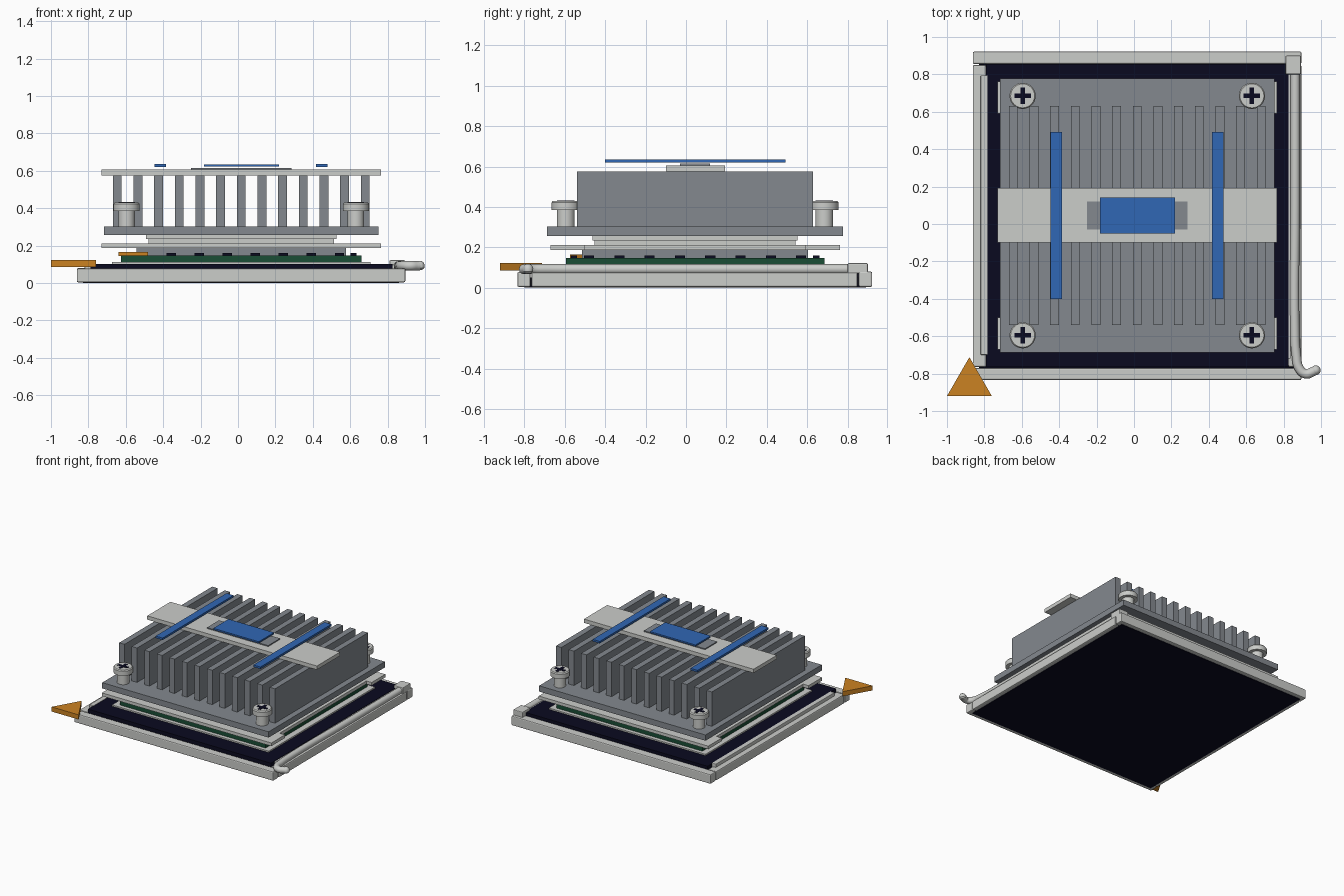
import bpy, bmesh, math
from mathutils import Vector

cube = bpy.data.objects.get("Cube")
if cube:
    bpy.data.objects.remove(cube, do_unlink=True)


def material(name, r, g, b):
    m = bpy.data.materials.new(name)
    m.use_nodes = True
    m.diffuse_color = (r, g, b, 1)
    m.node_tree.nodes["Principled BSDF"].inputs["Base Color"].default_value = (r, g, b, 1)
    return m


silver = material("pale_metal", 0.60, 0.61, 0.59)
grey = material("heatsink_grey", 0.23, 0.25, 0.275)
navy = material("dark_navy", 0.003, 0.003, 0.014)
green = material("board_green", 0.010, 0.075, 0.035)
blue = material("accent_blue", 0.03, 0.135, 0.46)
orange = material("marker_orange", 0.60, 0.225, 0.016)


def finish(name, bm, mat, bevel=0):
    bmesh.ops.recalc_face_normals(bm, faces=bm.faces)
    me = bpy.data.meshes.new(name)
    bm.to_mesh(me)
    bm.free()
    me.materials.append(mat)
    ob = bpy.data.objects.new(name, me)
    bpy.context.collection.objects.link(ob)
    if bevel:
        mod = ob.modifiers.new("soft_edges", "BEVEL")
        mod.width, mod.segments = bevel, 2
    return ob


def prism(name, points, z0, z1, mat, bevel=0):
    """Extrude a flat outline from z0 up to z1."""
    bm = bmesh.new()
    face = bm.faces.new([bm.verts.new((x, y, z0)) for x, y in points])
    top = bmesh.ops.extrude_face_region(bm, geom=[face])["geom"]
    verts = [v for v in top if isinstance(v, bmesh.types.BMVert)]
    bmesh.ops.translate(bm, verts=verts, vec=(0, 0, z1 - z0))
    return finish(name, bm, mat, bevel)


def box(name, x0, x1, y0, y1, z0, z1, mat, bevel=0):
    return prism(name, [(x0, y0), (x1, y0), (x1, y1), (x0, y1)], z0, z1, mat, bevel)


def lathe(name, profile, x, y, mat, sides=32):
    """Closed turned part, from (radius, height) pairs listed bottom to top."""
    bm = bmesh.new()
    rings = [[bm.verts.new((x + r * math.cos(a * math.tau / sides),
                            y + r * math.sin(a * math.tau / sides), z))
              for a in range(sides)] for r, z in profile]
    for lo, hi in zip(rings, rings[1:]):
        for i in range(sides):
            j = (i + 1) % sides
            f = bm.faces.new((lo[i], lo[j], hi[j], hi[i]))
            f.smooth = True
    bm.faces.new(rings[0])
    bm.faces.new(rings[-1])
    ob = finish(name, bm, mat)
    ob.data.set_sharp_from_angle(angle=math.radians(35))
    return ob


# Socket body and its surrounding frame
CX, CY = 0.0175, 0.045     # centre of the stacked parts
box("socket_underside", -0.83, 0.862, -0.80, 0.89, 0.0, 0.05, navy)
box("socket_body", -0.788, 0.825, -0.765, 0.855, 0.05, 0.102, navy)
box("frame_front", -0.862, 0.895, -0.835, -0.77, 0.004, 0.078, silver, 0.008)
box("frame_back", -0.862, 0.895, 0.855, 0.922, 0.004, 0.08, silver, 0.008)
box("frame_left", -0.862, -0.79, -0.765, 0.85, 0.004, 0.078, silver, 0.008)
box("frame_right", 0.825, 0.895, -0.765, 0.85, 0.004, 0.075, silver, 0.008)
box("left_rail", -0.82, -0.783, -0.70, 0.795, 0.06, 0.105, silver, 0.004)
box("right_rail", 0.818, 0.838, -0.72, 0.80, 0.06, 0.098, silver, 0.004)
box("lever_hinge", 0.81, 0.893, 0.80, 0.90, 0.07, 0.122, silver, 0.006)

# Locking lever: round bar with a hooked handle
curve = bpy.data.curves.new("lever", "CURVE")
curve.dimensions = "3D"
curve.bevel_depth, curve.bevel_resolution = 0.025, 4
curve.use_fill_caps = True
path = [(0.862, 0.82), (0.862, 0.1), (0.86, -0.55), (0.868, -0.70),
        (0.885, -0.775), (0.92, -0.802), (0.955, -0.79), (0.972, -0.782)]
spline = curve.splines.new("BEZIER")
spline.bezier_points.add(len(path) - 1)
for p, (x, y) in zip(spline.bezier_points, path):
    p.co = Vector((x, y, 0.092))
    p.handle_left_type = p.handle_right_type = "AUTO"
spline.resolution_u = 6
curve.materials.append(silver)
lever = bpy.data.objects.new("lever", curve)
bpy.context.collection.objects.link(lever)
lathe("lever_tip", [(0.012, 0.07), (0.024, 0.08), (0.026, 0.095), (0.02, 0.11), (0.008, 0.118)],
      0.972, -0.782, silver, 20)


# Pin-one markers
def marker(name, x, y, half, height, z0, z1):
    prism(name, [(x - half, y), (x + half, y), (x, y + height)], z0, z1, orange)


marker("corner_marker", -0.88, -0.92, 0.12, 0.208, 0.085, 0.122)
marker("board_marker", -0.56, -0.575, 0.08, 0.14, 0.145, 0.165)


# Stacked slabs, given by half widths around the shared centre
def slab(name, hx, hy, z0, z1, mat):
    box(name, CX - hx, CX + hx, CY - hy, CY + hy, z0, z1, mat)


slab("contact_plate", 0.69, 0.67, 0.102, 0.113, silver)
slab("circuit_board", 0.642, 0.64, 0.113, 0.146, green)
slab("chip_lid", 0.56, 0.56, 0.146, 0.186, grey)
slab("pressure_pad", 0.495, 0.497, 0.21, 0.234, silver)
slab("pressure_plate", 0.51, 0.507, 0.234, 0.256, silver)
slab("heatsink_base", 0.733, 0.732, 0.256, 0.302, grey)

# Small components along the four board edges
for i in range(8):
    t = -0.525 + i * 0.15
    for s in (-1, 1):
        x, y = CX + t, CY + s * 0.6
        box("edge_component", x - 0.025, x + 0.025, y - 0.015, y + 0.015, 0.146, 0.16, navy)
        x, y = CX + s * 0.6, CY + t
        box("edge_component", x - 0.015, x + 0.015, y - 0.025, y + 0.025, 0.146, 0.16, navy)

# Retention plate with notched sides
hx, nx, hy, ny = 0.747, 0.70, 0.717, 0.545
half = [(hx, -hy), (hx, -ny), (nx, -ny), (nx, ny), (hx, ny), (hx, hy)]
outline = half + [(-x, -y) for x, y in half]
prism("retention_plate", [(CX + x, CY + y) for x, y in outline], 0.186, 0.211, silver)

# Cooling fins
for i in range(13):
    x = CX + (i - 6) * 0.1105
    box("fin", x - 0.0235, x + 0.0235, -0.54, 0.63, 0.30, 0.576, grey)

# Strap, centre pad and blue strips
box("strap", -0.73, 0.765, -0.10, 0.192, 0.576, 0.606, silver)
box("strap_pad", -0.252, 0.287, -0.03, 0.12, 0.606, 0.614, grey)
box("centre_label", -0.183, 0.218, -0.05, 0.142, 0.622, 0.634, blue)
for x in (-0.415, 0.447):
    box("blue_strip", x - 0.031, x + 0.031, -0.40, 0.492, 0.620, 0.636, blue)

# Corner screws with cross slots
for sx in (-1, 1):
    for sy in (-1, 1):
        x, y = CX + sx * 0.613, CY + sy * 0.64
        lathe("screw", [(0.044, 0.30), (0.044, 0.385), (0.07, 0.385),
                        (0.07, 0.422), (0.064, 0.43)], x, y, silver)
        a, b = 0.044, 0.012
        cross = [(a, -b), (a, b), (b, b), (b, a), (-b, a), (-b, b),
                 (-a, b), (-a, -b), (-b, -b), (-b, -a), (b, -a), (b, -b)]
        prism("screw_slot", [(x + u, y + v) for u, v in cross], 0.426, 0.432, navy)
